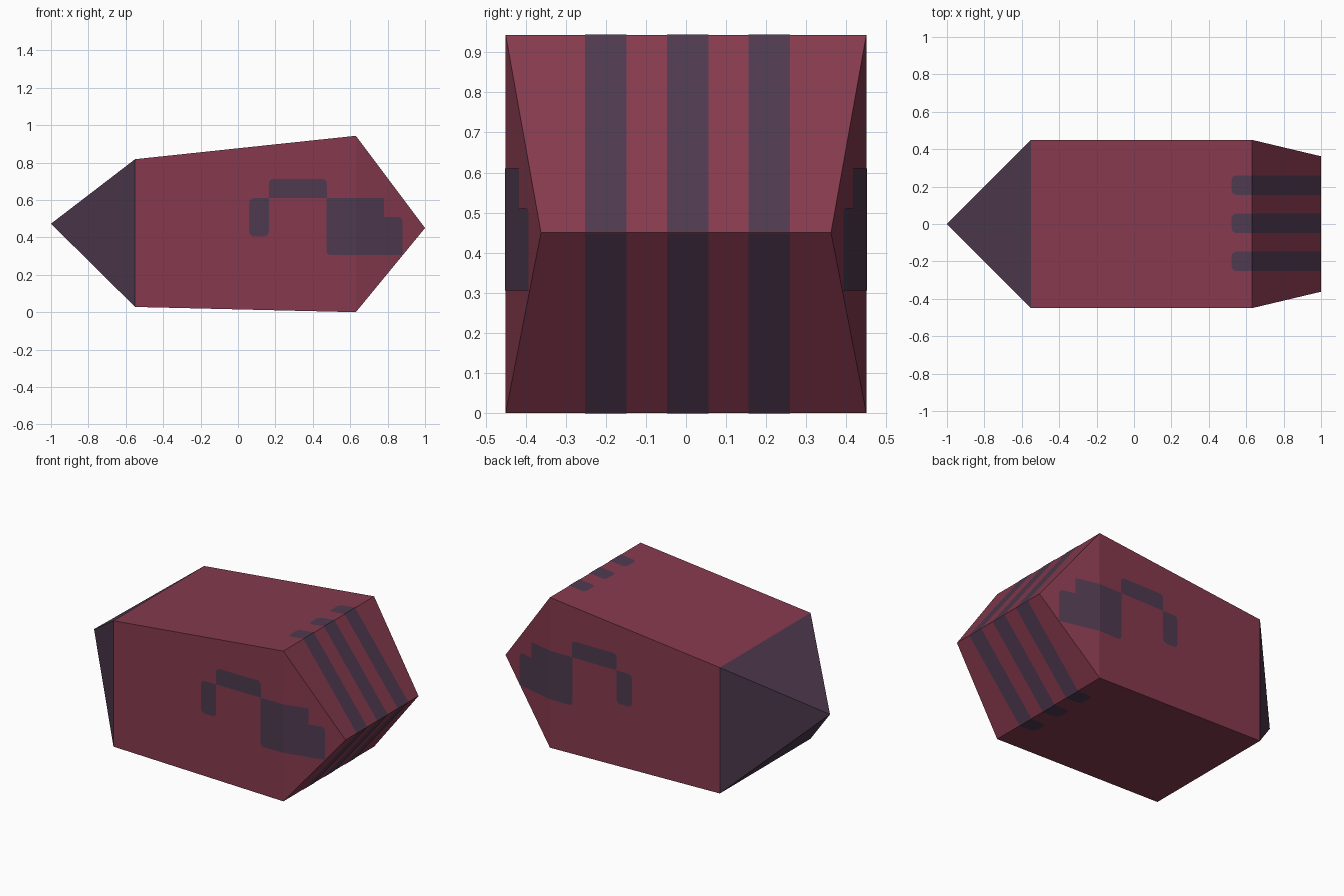
import bpy, bmesh, math
from mathutils import Vector

if "Cube" in bpy.data.objects:
    bpy.data.objects.remove(bpy.data.objects["Cube"])

def srgb(r, g, b):
    f = lambda c: c / 12.92 if c <= 0.04045 else ((c + 0.055) / 1.055) ** 2.4
    return tuple(f(c / 255) for c in (r, g, b)) + (1.0,)

def material(name, rgb):
    m = bpy.data.materials.new(name)
    m.diffuse_color = srgb(*rgb)
    m.use_nodes = True
    m.node_tree.nodes["Principled BSDF"].inputs["Base Color"].default_value = m.diffuse_color
    return m

maroon = material("maroon", (134, 58, 78))
plum = material("dark plum", (79, 58, 79))

NECK, SHOULDER, TAIL = -0.55, 0.63, 1.0
LIFT = 0.002  # painted plates sit just above the skin

def lerp(x, x0, x1, a, b):
    return a + (b - a) * (x - x0) / (x1 - x0)

# Skin height and half width along the length
def top_z(x):
    return lerp(x, NECK, SHOULDER, 0.818, 0.943) if x <= SHOULDER else lerp(x, SHOULDER, TAIL, 0.943, 0.45)

def bottom_z(x):
    return lerp(x, NECK, SHOULDER, 0.028, 0.0) if x <= SHOULDER else lerp(x, SHOULDER, TAIL, 0.0, 0.45)

def half_y(x):
    return 0.45 if x <= SHOULDER else lerp(x, SHOULDER, TAIL, 0.45, 0.362)

def finish(bm, name, mats):
    me = bpy.data.meshes.new(name)
    bm.to_mesh(me)
    bm.free()
    for m in mats:
        me.materials.append(m)
    ob = bpy.data.objects.new(name, me)
    bpy.context.collection.objects.link(ob)
    return ob

# Body: pointed nose, tapered box, wedge tail
bm = bmesh.new()
nose = bm.verts.new((-1, 0, 0.473))
rings = []
for x in (NECK, SHOULDER):
    rings.append([bm.verts.new((x, sy * 0.45, z)) for sy, z in
                  ((-1, bottom_z(x)), (1, bottom_z(x)), (1, top_z(x)), (-1, top_z(x)))])
a, b = rings
tail_r, tail_l = (bm.verts.new((TAIL, s * half_y(TAIL), 0.45)) for s in (-1, 1))
for i in range(4):
    j = (i + 1) % 4
    bm.faces.new((a[i], a[j], b[j], b[i]))
    bm.faces.new((nose, a[j], a[i])).material_index = 1
bm.faces.new((b[0], b[1], tail_l, tail_r))
bm.faces.new((b[2], b[3], tail_r, tail_l))
bm.faces.new((b[0], tail_r, b[3]))
bm.faces.new((b[1], b[2], tail_l))
bmesh.ops.recalc_face_normals(bm, faces=bm.faces)
finish(bm, "body", [maroon, plum])

def rounded(corners):
    """Outline from (u, v, radius) corners, rounding each with a short curve."""
    pts = []
    for i, (u, v, r) in enumerate(corners):
        p = Vector((u, v))
        if r == 0:
            pts.append(p)
            continue
        d0 = (Vector(corners[i - 1][:2]) - p).normalized()
        d1 = (Vector(corners[(i + 1) % len(corners)][:2]) - p).normalized()
        for k in range(5):
            t = math.radians(90 * k / 4)
            pts.append(p + d0 * r * (1 - math.sin(t)) + d1 * r * (1 - math.cos(t)))
    return pts

def plate(name, outlines, wrap, outward):
    """Flat outlines folded at the shoulder and laid on the skin."""
    bm = bmesh.new()
    for o in outlines:
        bm.faces.new([bm.verts.new((p.x, p.y, 0)) for p in rounded(o)])
    bmesh.ops.bisect_plane(bm, geom=bm.verts[:] + bm.edges[:] + bm.faces[:],
                           plane_co=(SHOULDER, 0, 0), plane_no=(1, 0, 0))
    for v in bm.verts:
        v.co = wrap(v.co.x, v.co.y)
    bm.normal_update()
    for f in bm.faces:
        if f.normal.dot(Vector(outward)) < 0:
            f.normal_flip()
    finish(bm, name, [plum])

R = 0.025
# Stepped side markings, the same on both sides
marks = [
    [(0.06, 0.405, R), (0.165, 0.405, R), (0.165, 0.61, 0), (0.06, 0.61, R)],
    [(0.165, 0.61, 0), (0.475, 0.61, 0), (0.475, 0.713, R), (0.165, 0.713, R)],
    [(0.472, 0.305, R), (0.88, 0.305, 0), (0.88, 0.51, R), (0.78, 0.51, 0),
     (0.78, 0.61, 0), (0.472, 0.61, 0)],
]
for side, s in (("right", -1), ("left", 1)):
    plate("side_marking_" + side, marks,
          lambda x, v, s=s: (x, s * (half_y(x) + LIFT), v), (0, s, 0))

# Three stripes running over the tail, above and below
stripes = [[(0.522, y - 0.052, R), (TAIL, y - 0.052, 0), (TAIL, y + 0.052, 0), (0.522, y + 0.052, R)]
           for y in (-0.2, 0.004, 0.208)]
plate("stripes_top", stripes, lambda x, v: (x, v, top_z(x) + LIFT), (0, 0, 1))
plate("stripes_bottom", stripes, lambda x, v: (x, v, bottom_z(x) - LIFT), (0, 0, -1))
